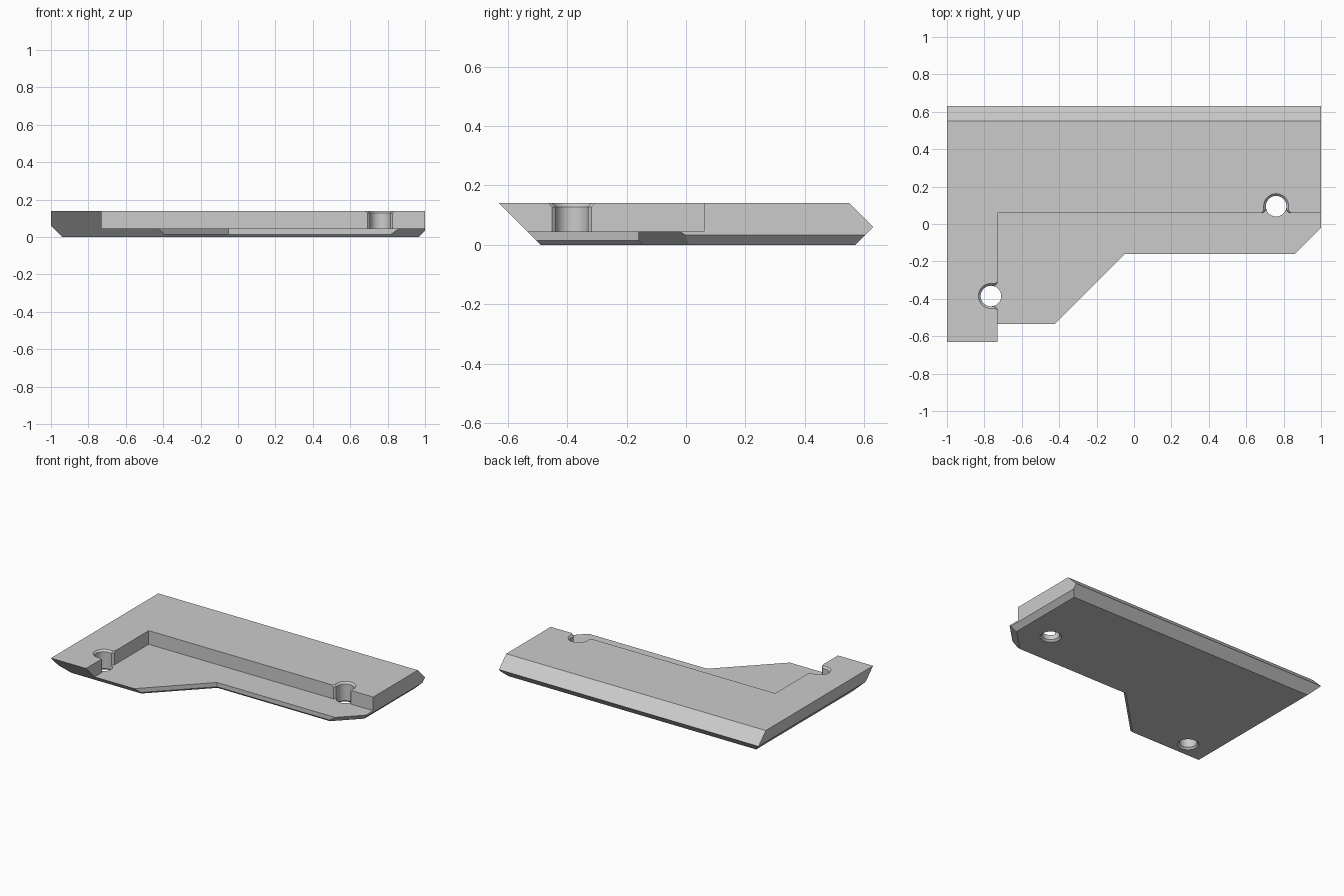
import bpy, bmesh, math
from mathutils import Vector, Matrix

cube = bpy.data.objects.get("Cube")
if cube:
    bpy.data.objects.remove(cube, do_unlink=True)

HEIGHT, FLOOR = 0.14, 0.045      # full thickness, thin ledge thickness
WALL_X, WALL_Y = -0.73, 0.06     # inner walls of the raised L
HOLE_R, CHAMFER = 0.055, 0.012

grey = bpy.data.materials.new("plain grey")
grey.use_nodes = True
grey.diffuse_color = (0.6, 0.6, 0.6, 1)
grey.node_tree.nodes["Principled BSDF"].inputs["Base Color"].default_value = (0.6, 0.6, 0.6, 1)


def loft(rings):
    """Closed solid through rings of (z, outline points)."""
    bm = bmesh.new()
    loops = [[bm.verts.new((x, y, z)) for x, y in pts] for z, pts in rings]
    n = len(loops[0])
    for low, high in zip(loops, loops[1:]):
        for i in range(n):
            j = (i + 1) % n
            bm.faces.new((low[i], low[j], high[j], high[i]))
    bm.faces.new(loops[0][::-1])
    bm.faces.new(loops[-1])
    bmesh.ops.recalc_face_normals(bm, faces=bm.faces)
    return bm


def make_object(name, bm):
    mesh = bpy.data.meshes.new(name)
    bm.to_mesh(mesh)
    bm.free()
    ob = bpy.data.objects.new(name, mesh)
    bpy.context.collection.objects.link(ob)
    return ob


def subtract(target, cutter):
    cutter.hide_render = True
    mod = target.modifiers.new(cutter.name, "BOOLEAN")
    mod.operation, mod.solver, mod.object = "DIFFERENCE", "EXACT", cutter
    bpy.context.view_layer.objects.active = target
    bpy.ops.object.modifier_apply(modifier=mod.name)
    bpy.data.objects.remove(cutter, do_unlink=True)


# Plate outline, with a small chamfer under the stepped front edge
outline = [(-1, -0.7), (-0.59, -0.7), (-0.05, -0.16), (1, -0.16), (1, 0.7), (-1, 0.7)]
under = [(-1, -0.7), (-0.611, -0.7), (-0.056, -0.145), (1, -0.145), (1, 0.7), (-1, 0.7)]
bm = loft([(0, under), (0.015, outline), (HEIGHT, outline)])

# Sloped edges: back upper, back lower, left, right, front, cut corner
slopes = [
    ((0, 0.63, 0.06), (0, 1, 1)),
    ((0, 0.63, 0.06), (0, 1, -1)),
    ((-1, 0, 0.06), (-1, 0, -1)),
    ((1, 0, 0.033), (1, 0, -1)),
    ((0, -0.63, HEIGHT), (0, -1, -1)),
    ((1, -0.02, FLOOR), (1, -1, -math.sqrt(2))),
]
for point, normal in slopes:
    bmesh.ops.bisect_plane(bm, geom=bm.verts[:] + bm.edges[:] + bm.faces[:],
                           plane_co=point, plane_no=Vector(normal).normalized(),
                           clear_outer=True)
    bmesh.ops.holes_fill(bm, edges=[e for e in bm.edges if e.is_boundary], sides=0)
bmesh.ops.recalc_face_normals(bm, faces=bm.faces)
plate = make_object("corner_plate", bm)
plate.data.materials.append(grey)

# Recess that leaves the thin ledge inside the L
recess = [(WALL_X, -1), (1.2, -1), (1.2, WALL_Y), (WALL_X, WALL_Y)]
subtract(plate, make_object("recess_cutter", loft([(FLOOR, recess), (0.3, recess)])))


def circle(r, n=64):
    return [(r * math.cos(2 * math.pi * i / n), r * math.sin(2 * math.pi * i / n))
            for i in range(n)]


def slot(w):
    reach = 0.035
    side = [(0, w), (reach - CHAMFER, w), (reach + CHAMFER, w + 2 * CHAMFER)]
    return [(x, -y) for x, y in side] + side[::-1]


# Chamfered screw holes, each opening through the wall into the recess
for x, y, turn in ((-0.765, -0.385, 0), (0.76, 0.095, -math.pi / 2)):
    place = Matrix.Translation((x, y, 0)) @ Matrix.Rotation(turn, 4, "Z")
    bore = loft([(-CHAMFER, circle(HOLE_R + 2 * CHAMFER)), (CHAMFER, circle(HOLE_R)),
                 (HEIGHT - CHAMFER, circle(HOLE_R)),
                 (HEIGHT + CHAMFER, circle(HOLE_R + 2 * CHAMFER))])
    opening = loft([(FLOOR, slot(HOLE_R)), (HEIGHT - CHAMFER, slot(HOLE_R)),
                    (HEIGHT + CHAMFER, slot(HOLE_R + 2 * CHAMFER))])
    for name, cutter in (("bore_cutter", bore), ("opening_cutter", opening)):
        cutter.transform(place)
        subtract(plate, make_object(name, cutter))

# Smooth bores, crisp edges
bpy.ops.object.select_all(action="DESELECT")
plate.select_set(True)
bpy.context.view_layer.objects.active = plate
bpy.ops.object.shade_smooth_by_angle(angle=math.radians(25))
